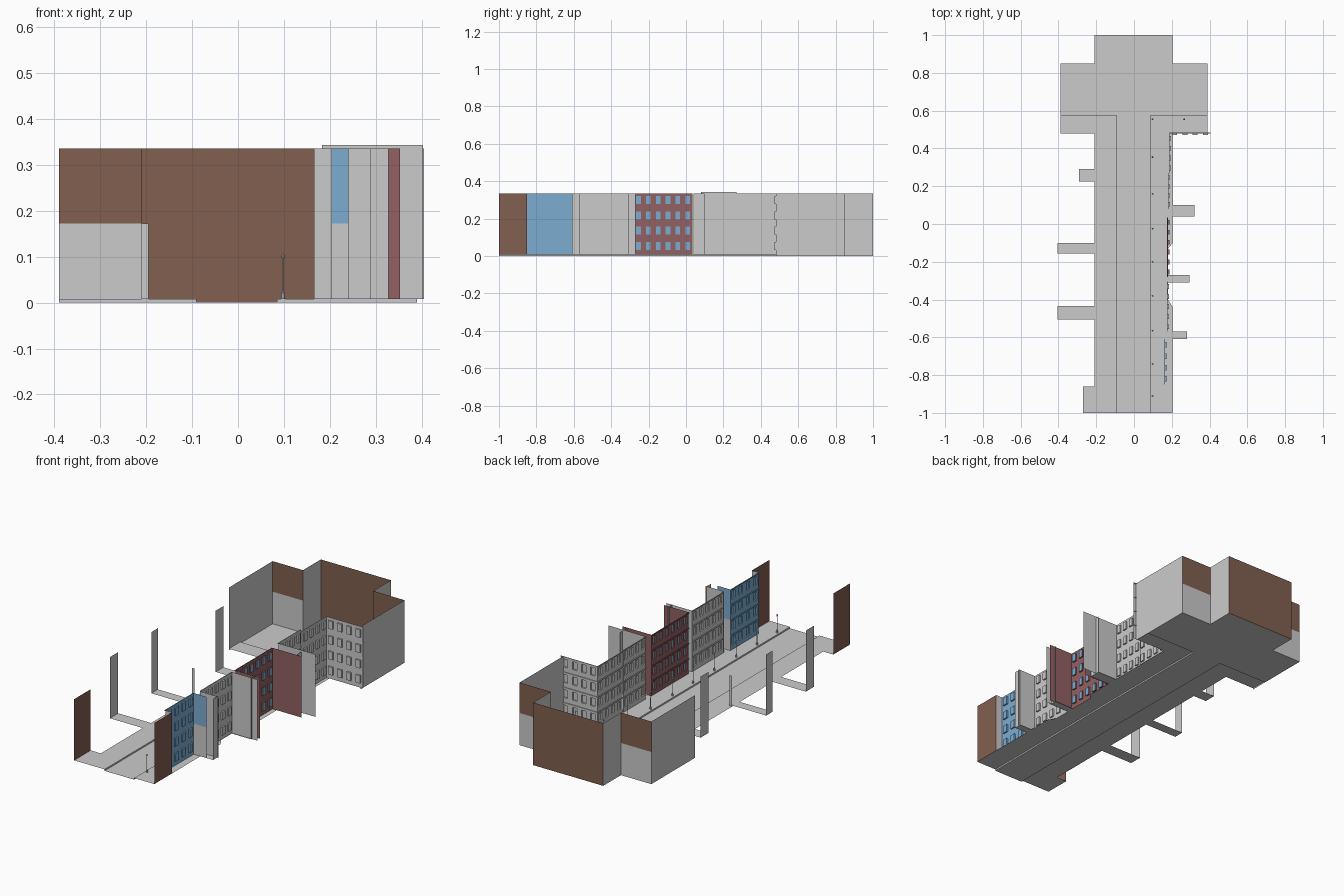
import bpy, bmesh, math

if "Cube" in bpy.data.objects:
    bpy.data.objects.remove(bpy.data.objects["Cube"])

H, WALK, MID = 0.335, 0.008, 0.172


def material(name, rgb):
    m = bpy.data.materials.new(name)
    m.diffuse_color = (*rgb, 1)
    m.use_nodes = True
    m.node_tree.nodes["Principled BSDF"].inputs["Base Color"].default_value = m.diffuse_color
    return m


BROWN = material("brown", (0.22, 0.115, 0.08))
BLUE = material("blue", (0.2, 0.42, 0.64))
RED = material("red", (0.29, 0.12, 0.125))


def finish(bm, name, mats=()):
    bmesh.ops.remove_doubles(bm, verts=bm.verts, dist=1e-5)
    me = bpy.data.meshes.new(name)
    bm.to_mesh(me)
    bm.free()
    for m in mats:
        if m:
            me.materials.append(m)
    ob = bpy.data.objects.new(name, me)
    bpy.context.collection.objects.link(ob)
    return ob


def sheet(name, pts, z):
    bm = bmesh.new()
    bm.faces.new([bm.verts.new((x, y, z)) for x, y in pts])
    return finish(bm, name)


def panel(name, a, b, z0=WALK, z1=H, mat=None):
    bm = bmesh.new()
    bm.faces.new([bm.verts.new(p) for p in
                  ((*a, z0), (*b, z0), (*b, z1), (*a, z1))])
    return finish(bm, name, (mat,))


def facade(name, a, b, out, cols, height=H, wall=None, glass=None, floors=4, depth=0.008):
    """Wall sheet from a to b with recessed windows and floor ledges; out faces the street."""
    bm = bmesh.new()
    length = math.dist(a, b)
    dx, dy = (b[0] - a[0]) / length, (b[1] - a[1]) / length

    def P(u, z, d=0):
        return (a[0] + dx * u + out[0] * d, a[1] + dy * u + out[1] * d, z)

    def quad(pts, idx=0):
        f = bm.faces.new([bm.verts.new(p) for p in pts])
        f.material_index = idx

    us, zs = [0], [WALK]
    cw, fh = length / cols, (height - WALK) / floors
    for i in range(cols):
        us += [cw * (i + 0.26), cw * (i + 0.74)]
    for j in range(floors):
        zs += [WALK + fh * (j + 0.3), WALK + fh * (j + 0.82)]
    us.append(length)
    zs.append(height)
    g = 1 if glass else 0
    for i in range(len(us) - 1):
        for j in range(len(zs) - 1):
            u0, u1, z0, z1 = us[i], us[i + 1], zs[j], zs[j + 1]
            ring = [(u0, z0), (u1, z0), (u1, z1), (u0, z1)]
            if i % 2 and j % 2:
                quad([P(u, z, -depth) for u, z in ring], g)
                for k in range(4):
                    p, q = ring[k], ring[(k + 1) % 4]
                    quad([P(*p), P(*q), P(*q, -depth), P(*p, -depth)])
            else:
                quad([P(u, z) for u, z in ring])
    # floor ledges
    for j in range(1, floors + 1):
        z1 = WALK + fh * j
        z0, d = z1 - 0.005, 0.004
        quad([P(0, z0), P(length, z0), P(length, z0, d), P(0, z0, d)])
        quad([P(0, z0, d), P(length, z0, d), P(length, z1, d), P(0, z1, d)])
        quad([P(0, z1, d), P(length, z1, d), P(length, z1), P(0, z1)])
    return finish(bm, name, (wall, glass))


# road: straight street, cross street and far stub
sheet("road", [(-.09, -1), (.085, -1), (.085, .575), (.39, .575), (.39, .85), (.205, .85),
               (.205, 1), (-.21, 1), (-.21, .85), (-.39, .85), (-.39, .575), (-.09, .575)], 0)

# pavements with alley floors
sheet("left_pavement", [(-.09, -1), (-.09, .575), (-.39, .575), (-.39, .48), (-.21, .48),
                        (-.21, .29), (-.29, .29), (-.29, .225), (-.21, .225),
                        (-.21, -.1), (-.405, -.1), (-.405, -.155), (-.21, -.155),
                        (-.21, -.435), (-.405, -.435), (-.405, -.505), (-.21, -.505),
                        (-.21, -.86), (-.27, -.86), (-.27, -1)], WALK)
sheet("right_pavement", [(.085, -1), (.205, -1), (.205, -.61), (.28, -.61), (.28, -.57),
                         (.205, -.57), (.205, -.44), (.18, -.4), (.18, -.31), (.295, -.31),
                         (.295, -.27), (.18, -.27), (.18, -.13), (.205, -.1), (.205, .04),
                         (.32, .04), (.32, .1), (.205, .1), (.205, .48), (.39, .48),
                         (.39, .575), (.085, .575)], WALK)
for side, x, xo in (("left", -.09, -.39), ("right", .085, .39)):
    panel(side + "_kerb", (x, -1), (x, .575), 0, WALK)
    panel(side + "_corner_kerb", (x, .575), (xo, .575), 0, WALK)

# walls closing the far crossing
for side, x0, x1 in (("left", -.21, -.39), ("right", .205, .39)):
    panel(side + "_cross_end_wall", (x1, .48), (x1, .85), 0)
    panel(side + "_cross_lower_wall", (x0, .85), (x1, .85), 0, MID)
    panel(side + "_cross_upper_wall", (x0, .85), (x1, .85), MID, H, BROWN)
    panel(side + "_stub_wall", (x0, .85), (x0, 1), 0)
panel("far_end_wall", (-.21, 1), (.205, 1), 0, H, BROWN)

# alley end walls
for i, (x, y0, y1) in enumerate([(-.29, .225, .29), (-.405, -.155, -.1), (-.405, -.505, -.435),
                                 (.32, .04, .1), (.295, -.31, -.27), (.28, -.61, -.57)]):
    panel(f"alley_end_wall_{i}", (x, y0), (x, y1))
panel("left_near_wall", (-.27, -1), (-.27, -.86), mat=BROWN)
panel("right_near_wall", (.205, -1), (.205, -.85), mat=BROWN)
panel("narrow_left_wall", (-.21, -.09), (-.195, -.09), WALK, MID)

# street facades on the right
W = (-1, 0)
facade("blue_facade", (.165, -.85), (.165, -.61), W, 4, wall=BLUE)
facade("grey_facade", (.178, -.57), (.178, -.305), W, 5)
facade("red_facade", (.18, -.28), (.18, .035), W, 6, wall=RED, glass=BLUE)
facade("tall_grey_facade", (.183, .08), (.183, .27), W, 4, height=.343)
facade("far_grey_facade", (.188, .27), (.188, .48), W, 4)
facade("corner_facade", (.188, .48), (.405, .48), (0, 1), 4)

# building side walls along the alleys
panel("blue_return_wall", (.165, -.85), (.205, -.85))
panel("blue_lower_side", (.165, -.61), (.24, -.61), WALK, MID)
panel("blue_upper_side", (.165, -.61), (.24, -.61), MID, H, BLUE)
panel("grey_near_side", (.178, -.575), (.288, -.575))
panel("grey_far_side", (.178, -.305), (.328, -.305))
panel("red_near_side", (.18, -.28), (.325, -.28), mat=RED)
panel("red_far_side", (.18, .035), (.352, .035), mat=RED)
panel("tall_grey_side", (.183, .08), (.403, .08), WALK, .343)


def street_lamp(name, x, y):
    bm = bmesh.new()
    # base, collar, pole and lantern: radius bottom, radius top, z range
    for r0, r1, z0, z1 in ((.005, .004, WALK, .018), (.004, .002, .018, .026),
                           (.0015, .0012, .026, .096), (.003, .004, .096, .102),
                           (.005, .001, .102, .107)):
        new = bmesh.ops.create_cone(bm, cap_ends=True, segments=8, radius1=r0, radius2=r1,
                                    depth=z1 - z0)["verts"]
        bmesh.ops.translate(bm, verts=new, vec=(x, y, (z0 + z1) / 2))
    finish(bm, name)


# street lamps
for i, y in enumerate((-.91, -.74, -.565, -.38, -.2, -.025, .16, .355, .555)):
    street_lamp(f"street_lamp_{i}", .098, y)
street_lamp("corner_lamp", .265, .555)
